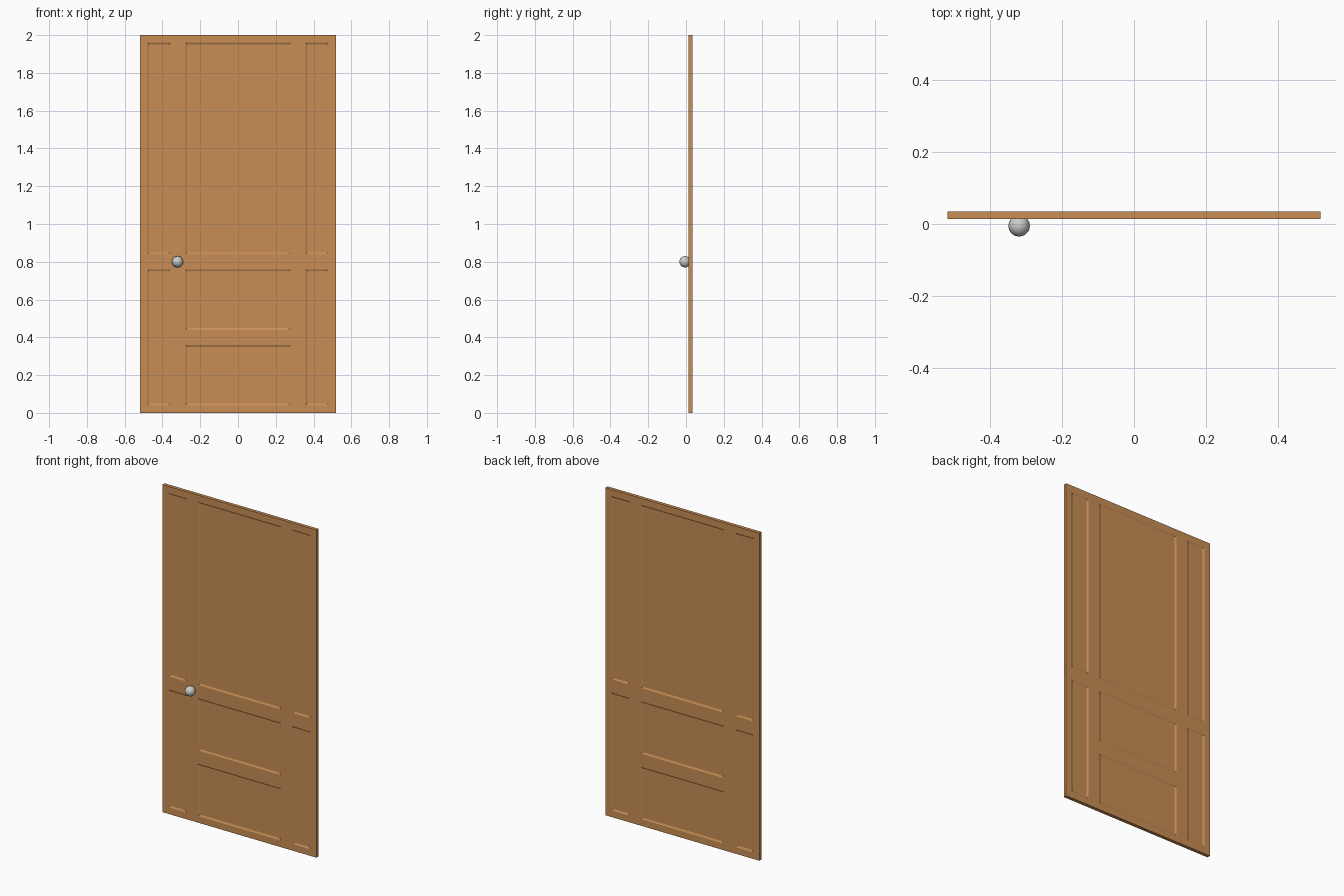
import bpy, bmesh, math
from mathutils import Matrix

if "Cube" in bpy.data.objects:
    bpy.data.objects.remove(bpy.data.objects["Cube"])

FRONT, BACK = 0.014, 0.035
BEVEL, DEPTH = 0.010, 0.005
xs = [-0.52, -0.48, -0.358, -0.279, 0.279, 0.358, 0.48, 0.52]
zs = [0, 0.04, 0.36, 0.44, 0.76, 0.84, 1.96, 2.0]
# Panels as (columns, rows) of the grid above
panels = [((1,), (1, 2, 3)), ((1,), (5,)),
          ((3,), (1,)), ((3,), (3,)), ((3,), (5,)),
          ((5,), (1, 2, 3)), ((5,), (5,))]


def finish(name, bm, color=None, angle=30):
    me = bpy.data.meshes.new(name)
    bm.to_mesh(me)
    bm.free()
    ob = bpy.data.objects.new(name, me)
    bpy.context.collection.objects.link(ob)
    if color:
        mat = bpy.data.materials.new(name + "_material")
        mat.diffuse_color = color
        mat.use_nodes = True
        mat.node_tree.nodes["Principled BSDF"].inputs["Base Color"].default_value = mat.diffuse_color
        me.materials.append(mat)
    bpy.ops.object.select_all(action='DESELECT')
    ob.select_set(True)
    bpy.context.view_layer.objects.active = ob
    bpy.ops.object.shade_smooth_by_angle(angle=math.radians(angle))
    return ob


# Door slab: gridded front and back joined around the rim
bm = bmesh.new()
n = len(xs) - 1
cells, grids = {}, {}
for side, y in enumerate((FRONT, BACK)):
    v = grids[side] = [[bm.verts.new((x, y, z)) for z in zs] for x in xs]
    for i in range(n):
        for j in range(n):
            loop = [v[i][j], v[i + 1][j], v[i + 1][j + 1], v[i][j + 1]]
            cells[side, i, j] = bm.faces.new(loop[::-1] if side else loop)
rim = ([(i, 0) for i in range(n)] + [(n, j) for j in range(n)]
       + [(i, n) for i in range(n, 0, -1)] + [(0, j) for j in range(n, 0, -1)])
for k, (a, b) in enumerate(rim):
    c, d = rim[(k + 1) % len(rim)]
    f, g = grids[0], grids[1]
    bm.faces.new([f[c][d], f[a][b], g[a][b], g[c][d]])
bmesh.ops.recalc_face_normals(bm, faces=bm.faces[:])

# Recessed panels with sloped borders, on both sides
for side in (0, 1):
    for cols, rows in panels:
        region = [cells[side, i, j] for i in cols for j in rows]
        bmesh.ops.inset_region(bm, faces=region, thickness=BEVEL,
                               use_even_offset=True)
        verts = {v for f in region for v in f.verts}
        for v in verts:
            v.co.y += DEPTH if side == 0 else -DEPTH
bmesh.ops.recalc_face_normals(bm, faces=bm.faces[:])
finish("door_panel", bm, (0.58, 0.27, 0.09, 1), 20)

# Round knob
bm = bmesh.new()
bmesh.ops.create_uvsphere(
    bm, u_segments=16, v_segments=10, radius=0.03,
    matrix=Matrix.Translation((-0.32, -0.005, 0.80)) @ Matrix.Rotation(math.pi / 2, 4, 'X'))
finish("door_knob", bm, None, 40)
